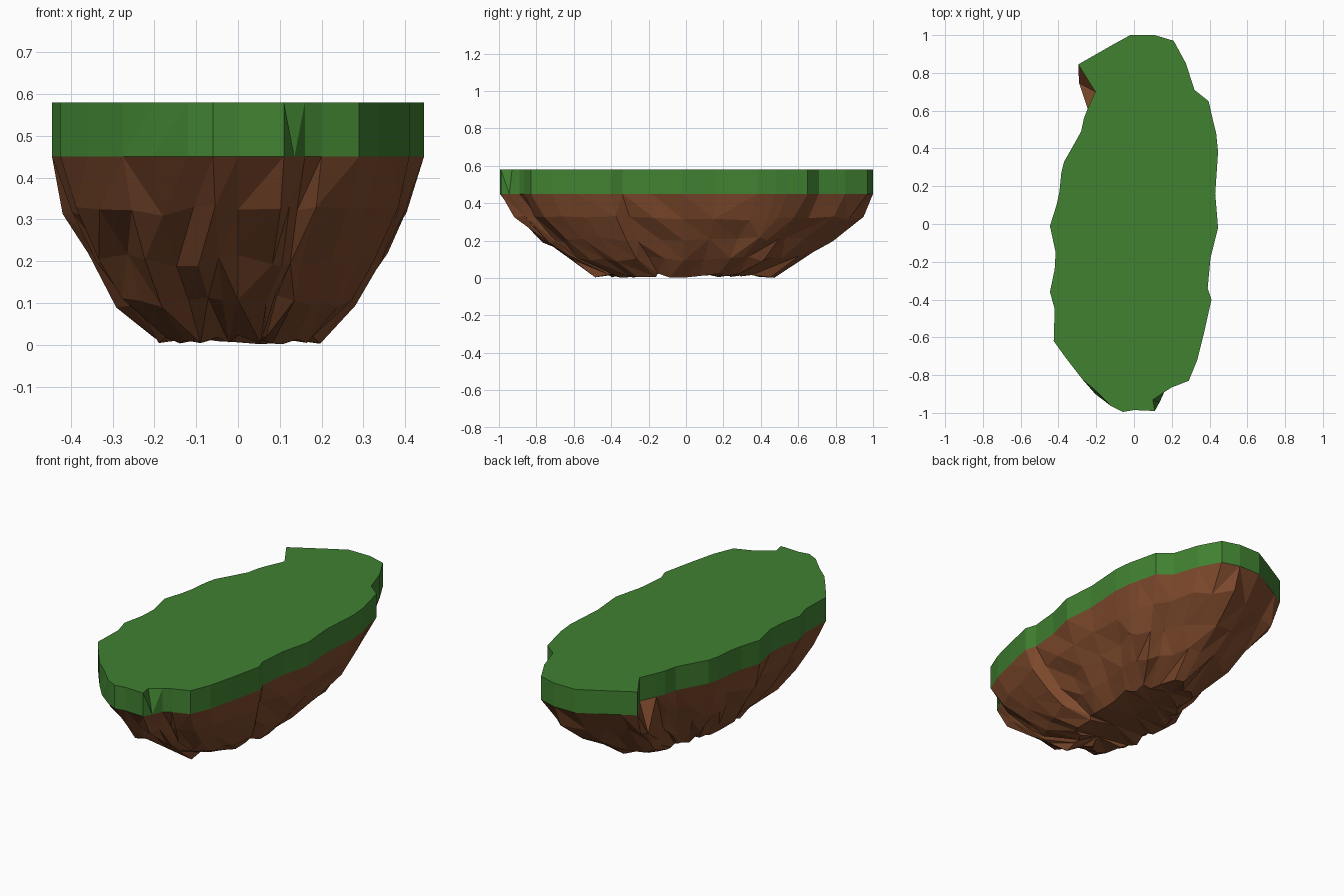
import bpy, bmesh, random

if "Cube" in bpy.data.objects:
    bpy.data.objects.remove(bpy.data.objects["Cube"])

random.seed(11)

def material(name, rgb):
    m = bpy.data.materials.new(name)
    m.diffuse_color = (*rgb, 1.0)
    m.use_nodes = True
    m.node_tree.nodes["Principled BSDF"].inputs["Base Color"].default_value = m.diffuse_color
    return m

green = material("grass green", (0.052, 0.22, 0.031))
brown = material("earth brown", (0.212, 0.069, 0.026))

# Island outline seen from above, counter-clockwise
OUTLINE = [
    (0.445, -0.02), (0.43, 0.16), (0.445, 0.38), (0.435, 0.48), (0.42, 0.54),
    (0.395, 0.65), (0.32, 0.71), (0.275, 0.85), (0.21, 0.97), (0.11, 1.0),
    (-0.02, 1.0), (-0.12, 0.945), (-0.225, 0.885), (-0.295, 0.845),
    (-0.205, 0.70), (-0.245, 0.61), (-0.265, 0.56), (-0.28, 0.49),
    (-0.33, 0.40), (-0.37, 0.33), (-0.385, 0.27), (-0.395, 0.17),
    (-0.41, 0.10), (-0.445, -0.01), (-0.415, -0.15), (-0.42, -0.24),
    (-0.445, -0.36), (-0.42, -0.45), (-0.425, -0.62), (-0.36, -0.71),
    (-0.275, -0.82), (-0.20, -0.885), (-0.12, -0.965), (-0.06, -0.995),
    (0.0, -0.985), (0.11, -0.99), (0.10, -0.93), (0.16, -0.89), (0.20, -0.865),
    (0.29, -0.83), (0.335, -0.72), (0.37, -0.58), (0.41, -0.40),
    (0.39, -0.34), (0.405, -0.18),
]
NOTCH = 14                       # bite in the back-left of the turf
rim = list(OUTLINE)              # underside of the turf, slightly fuller
rim[31], rim[36] = (-0.205, -0.90), (0.135, -0.945)
body = list(rim)                 # earth bulges out below the notch
body[NOTCH] = (-0.30, 0.77)
N = len(OUTLINE)

def build(name, rings, mat, cap_first, bottom=None):
    """Skin stacked rings, optionally capping the first and fanning the last."""
    bm = bmesh.new()
    vr = [[bm.verts.new(p) for p in ring] for ring in rings]
    if cap_first:
        bm.faces.new(vr[0])
    for a, b in zip(vr, vr[1:]):
        for i in range(N):
            j = (i + 1) % N
            if random.random() < 0.5:
                bm.faces.new((a[i], b[i], b[j]))
                bm.faces.new((a[i], b[j], a[j]))
            else:
                bm.faces.new((a[i], b[i], a[j]))
                bm.faces.new((a[j], b[i], b[j]))
    if bottom:
        # closing spine under the island, nearest spine point per edge
        spine = [bm.verts.new(p) for p in bottom]
        near = [min(spine, key=lambda s: abs(s.co.y - v.co.y)) for v in vr[-1]]
        for i in range(N):
            j = (i + 1) % N
            bm.faces.new((vr[-1][i], near[i], vr[-1][j]))
            if near[i] is not near[j]:
                bm.faces.new((near[i], near[j], vr[-1][j]))
    bmesh.ops.recalc_face_normals(bm, faces=bm.faces)
    me = bpy.data.meshes.new(name)
    bm.to_mesh(me)
    bm.free()
    me.materials.append(mat)
    ob = bpy.data.objects.new(name, me)
    bpy.context.collection.objects.link(ob)
    return ob

# Turf slab
build("grass_top",
      [[(x, y, 0.58) for x, y in OUTLINE], [(x, y, 0.45) for x, y in rim]],
      green, True)

# Craggy tapering earth: height, scale, radial roughness, height roughness
LEVELS = [(0.32, 0.91, 0.025, 0.012), (0.205, 0.765, 0.04, 0.018),
          (0.105, 0.615, 0.045, 0.018), (0.013, 0.425, 0.05, 0.012)]
flute = [random.uniform(-0.02, 0.02) for _ in range(N)]
rings = [[(x, y, 0.45) for x, y in rim]]
for z, s, rough, dz in LEVELS:
    ring = []
    for i, (x, y) in enumerate(body):
        k = s + flute[i] + random.uniform(-rough, rough)
        if i == NOTCH and z > 0.3:
            k = 0.97
        ring.append((x * k, y * k, z + random.uniform(-dz, dz)))
    rings.append(ring)
build("earth_underside", rings, brown, False,
      [(0, y, 0.03) for y in (-0.3, -0.15, 0.0, 0.15, 0.3)])
